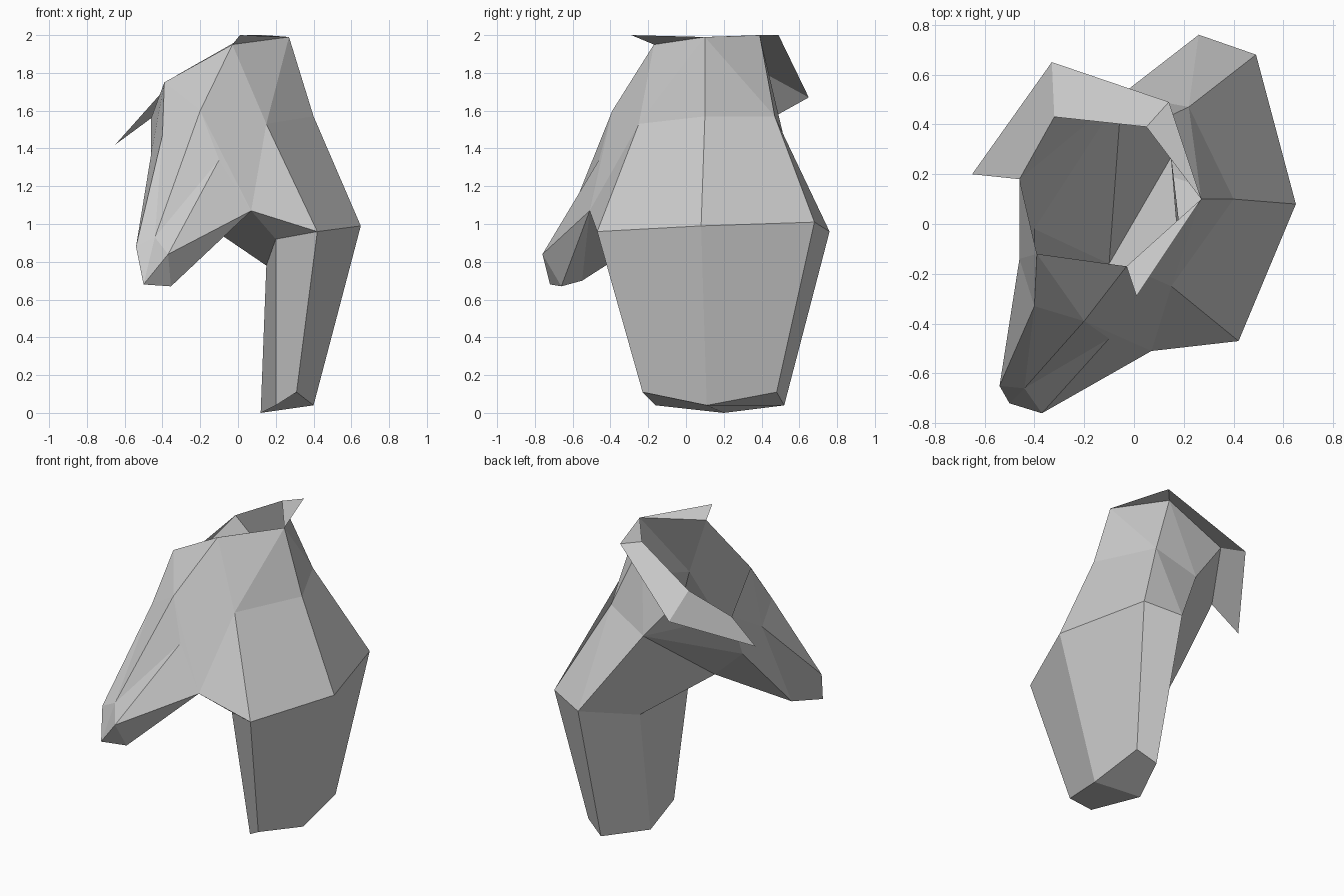
import bpy, bmesh
from mathutils import Vector as V

if "Cube" in bpy.data.objects:
    bpy.data.objects.remove(bpy.data.objects["Cube"])


def panels(name, faces):
    """Flat-shaded surface sewn together from point loops."""
    bm = bmesh.new()
    for f in faces:
        bm.faces.new([bm.verts.new(p) for p in f])
    bmesh.ops.remove_doubles(bm, verts=bm.verts, dist=0.001)
    bmesh.ops.recalc_face_normals(bm, faces=bm.faces)
    me = bpy.data.meshes.new(name)
    bm.to_mesh(me)
    bm.free()
    ob = bpy.data.objects.new(name, me)
    bpy.context.collection.objects.link(ob)
    return ob


def strip(a, b, closed=False):
    """Quads between two rows of points."""
    n = len(a)
    return [(a[i], a[(i + 1) % n], b[(i + 1) % n], b[i])
            for i in range(n if closed else n - 1)]


# Neck opening
neck_front = V((-0.03, -0.17, 1.95))
neck_right = V((0.27, 0.10, 1.99))
neck_back = V((0.05, 0.39, 2.0))
neck_rear_left = V((-0.32, 0.43, 1.79))
neck_left = V((-0.46, 0.18, 1.56))
neck_front_left = V((-0.39, -0.12, 1.75))

# Chest and shoulder points
chest = V((0.15, -0.25, 1.53))
side = V((0.40, 0.10, 1.57))
back = V((0.22, 0.47, 1.57))
spine = V((-0.05, 0.52, 1.45))
shoulder = V((-0.20, -0.39, 1.60))
arm_outer = V((-0.40, -0.33, 1.47))
arm_rear = V((-0.46, -0.14, 1.37))
armpit = V((-0.40, -0.02, 1.22))

# Hem of the body, which is also the top ring of the leg panel
hem = [V(p) for p in ((0.42, -0.47, 0.96), (0.65, 0.08, 0.99), (0.49, 0.68, 1.01),
                      (0.26, 0.76, 0.96), (0.15, 0.27, 0.78), (0.20, -0.35, 0.92))]
foot = [V(p) for p in ((0.31, -0.23, 0.11), (0.40, 0.11, 0.04), (0.38, 0.48, 0.11),
                       (0.26, 0.52, 0.04), (0.12, 0.20, 0.00), (0.20, -0.16, 0.04))]
arch = V((0.07, -0.51, 1.07))
under = V((-0.10, -0.16, 0.95))

# Leg panel: closed at the bottom
panels("leg_panel", strip(hem, foot, True)
       + [(foot[0], foot[1], foot[4], foot[5]), (foot[1], foot[2], foot[3], foot[4])])

# Body: right side, front, back and underside
panels("body", strip([chest, side, back], hem[:3]) + [
    (neck_front, neck_right, chest), (neck_right, side, chest),
    (neck_right, neck_back, back), (neck_right, back, side),
    (neck_front, chest, arch, shoulder), (chest, hem[0], arch),
    (neck_back, spine, back), (neck_back, neck_rear_left, spine),
    (back, spine, hem[3]), (back, hem[3], hem[2]),
    (spine, hem[4], hem[3]), (arch, hem[0], hem[5]),
    (under, arch, hem[5], hem[4]), (spine, armpit, under), (spine, under, hem[4]),
    (neck_rear_left, neck_left, spine), (neck_left, armpit, spine)])

# Sleeve reaching forward and down on the left
cuff_outer = V((-0.54, -0.65, 0.88))
cuff_top = V((-0.44, -0.66, 0.93))
cuff_inner = V((-0.37, -0.76, 0.84))
tip_outer = V((-0.50, -0.72, 0.68))
tip_inner = V((-0.355, -0.66, 0.67))
tip_rear = V((-0.39, -0.55, 0.70))
crease = V((-0.10, -0.46, 1.34))
panels("sleeve", [
    (neck_front, shoulder, neck_front_left), (neck_front_left, shoulder, arm_outer),
    (neck_front_left, arm_outer, arm_rear), (neck_front_left, arm_rear, neck_left),
    (neck_left, arm_rear, armpit), (arm_outer, cuff_outer, arm_rear),
    (shoulder, cuff_top, arm_outer), (arm_outer, cuff_top, cuff_outer),
    (shoulder, crease, cuff_top), (crease, cuff_inner, cuff_top), (shoulder, arch, crease),
    (crease, arch, cuff_inner), (arch, tip_inner, cuff_inner),
    (arm_rear, cuff_outer, tip_rear), (arm_rear, tip_rear, armpit),
    (armpit, tip_rear, under), (arch, under, tip_rear), (arch, tip_rear, tip_inner),
    (cuff_outer, cuff_top, tip_outer), (cuff_top, cuff_inner, tip_outer),
    (cuff_inner, tip_inner, tip_outer), (tip_inner, tip_rear, tip_outer),
    (tip_rear, cuff_outer, tip_outer)])

# Folded collar around the neck
flap_right = V((0.14, 0.49, 2.0))
flap_back = V((-0.33, 0.65, 1.67))
flap_left = V((-0.65, 0.20, 1.42))
flap_front = V((0.01, -0.29, 2.0))
panels("collar", strip([neck_back, neck_rear_left, neck_left],
                       [flap_right, flap_back, flap_left])
       + [(neck_right, neck_back, flap_right), (neck_right, flap_front, neck_front)])
